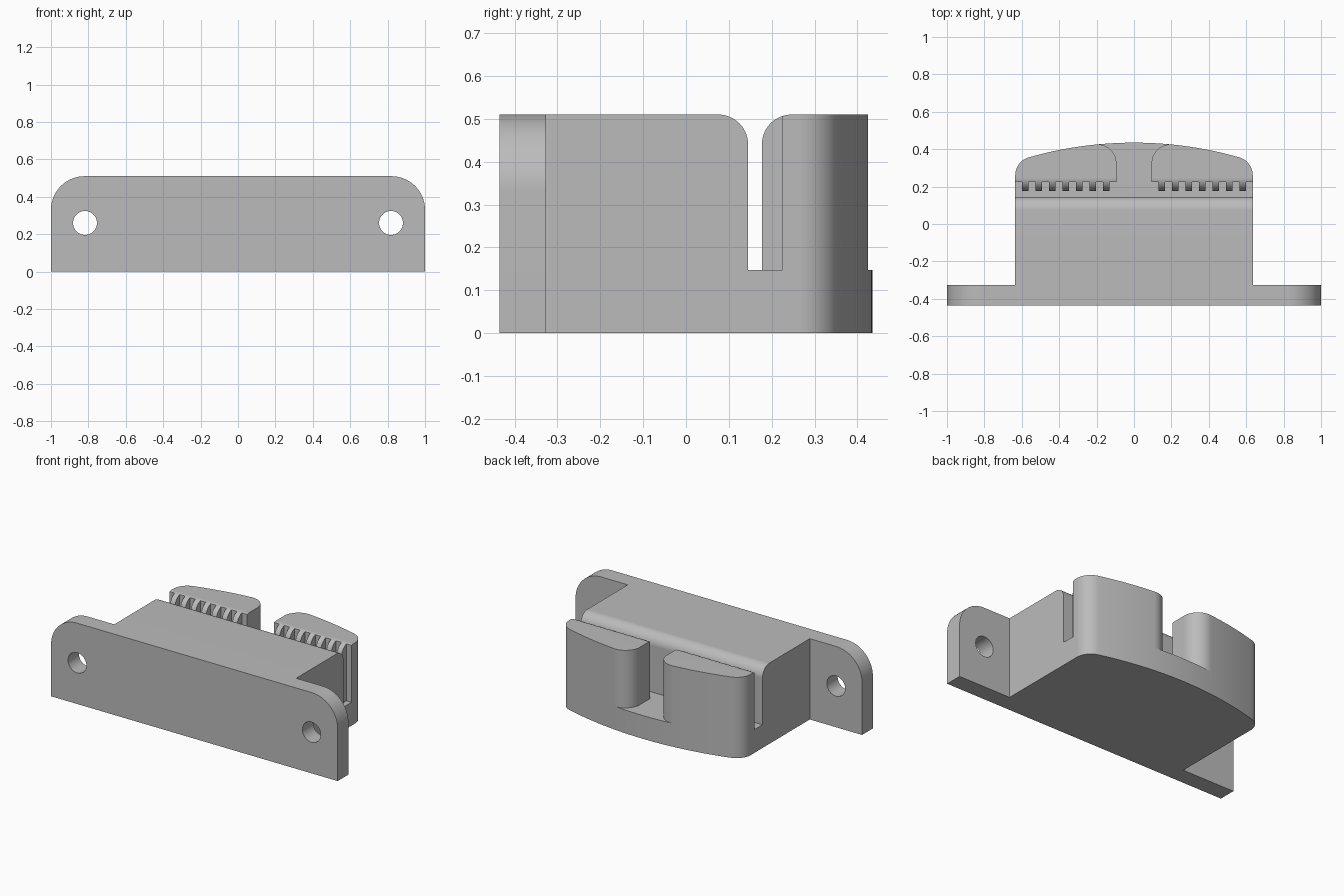
import bpy, bmesh, math
from mathutils import Vector

cube = bpy.data.objects.get("Cube")
if cube:
    bpy.data.objects.remove(cube, do_unlink=True)

grey = bpy.data.materials.new("plain grey")
grey.use_nodes = True
colour = (0.5, 0.5, 0.5, 1)
grey.diffuse_color = colour
grey.node_tree.nodes["Principled BSDF"].inputs["Base Color"].default_value = colour

HEIGHT, FLOOR = 0.51, 0.147       # overall height and slot floor
HALF_W, BACK = 0.635, 0.435       # body half width, rear extent
BOW_R, CORNER_R = 2.05, 0.1       # bowed rear wall and its corners
BODY_Y, JAW_Y, TOOTH_Y = 0.145, 0.225, 0.177
LIP_R = 0.07                      # rounded slot lips
BOW_Y = BACK - BOW_R


def arc(cx, cy, r, a0, a1, n):
    """Points along an arc, angles in radians."""
    steps = [a0 + (a1 - a0) * i / n for i in range(n + 1)]
    return [(cx + r * math.cos(a), cy + r * math.sin(a)) for a in steps]


def mirrored(points):
    return points + [(-u, v) for u, v in reversed(points)]


def prism(name, points, axis, lo, hi):
    """Extrude a closed 2D profile along x, y or z."""
    place = {"x": lambda u, v: (lo, u, v),
             "y": lambda u, v: (u, lo, v),
             "z": lambda u, v: (u, v, lo)}[axis]
    bm = bmesh.new()
    face = bm.faces.new([bm.verts.new(place(u, v)) for u, v in points])
    grown = bmesh.ops.extrude_face_region(bm, geom=[face])["geom"]
    shift = Vector([(hi - lo) * (axis == a) for a in "xyz"])
    bmesh.ops.translate(bm, vec=shift,
                        verts=[g for g in grown if isinstance(g, bmesh.types.BMVert)])
    bmesh.ops.recalc_face_normals(bm, faces=bm.faces)
    mesh = bpy.data.meshes.new(name)
    bm.to_mesh(mesh)
    bm.free()
    mesh.materials.append(grey)
    obj = bpy.data.objects.new(name, mesh)
    bpy.context.collection.objects.link(obj)
    return obj


def activate(obj):
    bpy.ops.object.select_all(action="DESELECT")
    obj.select_set(True)
    bpy.context.view_layer.objects.active = obj


def combine(target, other, operation):
    """Apply a boolean and discard the second shape."""
    mod = target.modifiers.new("combine", "BOOLEAN")
    mod.operation, mod.solver, mod.object = operation, "EXACT", other
    activate(target)
    bpy.ops.object.modifier_apply(modifier=mod.name)
    bpy.data.objects.remove(other, do_unlink=True)


def finish(obj):
    activate(obj)
    bpy.ops.object.shade_smooth_by_angle(angle=math.radians(30))
    mod = obj.modifiers.new("clean normals", "WEIGHTED_NORMAL")
    mod.keep_sharp = True


def corner_centre(x):
    """Centre of a corner round that is tangent to the bowed rear wall."""
    y = BOW_Y + math.sqrt((BOW_R - CORNER_R) ** 2 - x * x)
    return y, math.atan2(y - BOW_Y, x)


# Block with bowed rear wall
cx = HALF_W - CORNER_R
cy, tilt = corner_centre(cx)
half = [(HALF_W, -0.36)] + arc(cx, cy, CORNER_R, 0, tilt, 16)
bow = arc(0, BOW_Y, BOW_R, tilt, math.pi - tilt, 48)[1:-1]
bracket = prism("clamp_bracket", half + bow + mirrored(half)[len(half):],
                "z", 0, HEIGHT)

# Mounting plate with rounded upper corners
r = 0.18
plate = prism("mounting_plate",
              mirrored([(1, 0)] + arc(1 - r, HEIGHT - r, r, 0, math.pi / 2, 20)),
              "y", -BACK, -0.327)
combine(bracket, plate, "UNION")

# Screw holes
for side in (-1, 1):
    circle = arc(side * 0.818, 0.26, 0.064, 0, math.tau, 40)[:-1]
    combine(bracket, prism("hole_cutter", circle, "y", -0.6, -0.2), "DIFFERENCE")

# Cross slot with rounded lips
jaw_lip_y = TOOTH_Y + LIP_R
lip_z = HEIGHT - LIP_R
meet = math.acos((JAW_Y - jaw_lip_y) / LIP_R)
slot = ([(BODY_Y, FLOOR)]
        + arc(BODY_Y - LIP_R, lip_z, LIP_R, 0, math.pi / 2, 14)
        + [(BODY_Y - LIP_R, 0.6), (jaw_lip_y, 0.6)]
        + arc(jaw_lip_y, lip_z, LIP_R, math.pi / 2, meet, 4)
        + [(JAW_Y, FLOOR)])
combine(bracket, prism("slot_cutter", slot, "x", -0.8, 0.8), "DIFFERENCE")

# Gap between the jaws, flaring out to the rear
inner = 0.094
gx = inner + CORNER_R
gy, lean = corner_centre(gx)
flare = [(inner, 0.2)] + arc(gx, gy, CORNER_R, math.pi, lean, 16)
flare.append(((BOW_R + 0.1) * math.cos(lean), BOW_Y + (BOW_R + 0.1) * math.sin(lean)))
combine(bracket, prism("gap_cutter", mirrored(flare), "z", FLOOR, 0.7), "DIFFERENCE")
finish(bracket)

# Gripping teeth, repeated along each jaw
tooth = ([(JAW_Y, FLOOR), (TOOTH_Y, FLOOR)]
         + arc(jaw_lip_y, lip_z, LIP_R, math.pi, meet, 12))
teeth = prism("jaw_teeth", tooth, "x", 0.131, 0.165)
row = teeth.modifiers.new("row", "ARRAY")
row.count = 7
row.use_relative_offset = False
row.use_constant_offset = True
row.constant_offset_displace = (0.0723, 0, 0)
teeth.modifiers.new("both jaws", "MIRROR")
finish(teeth)
